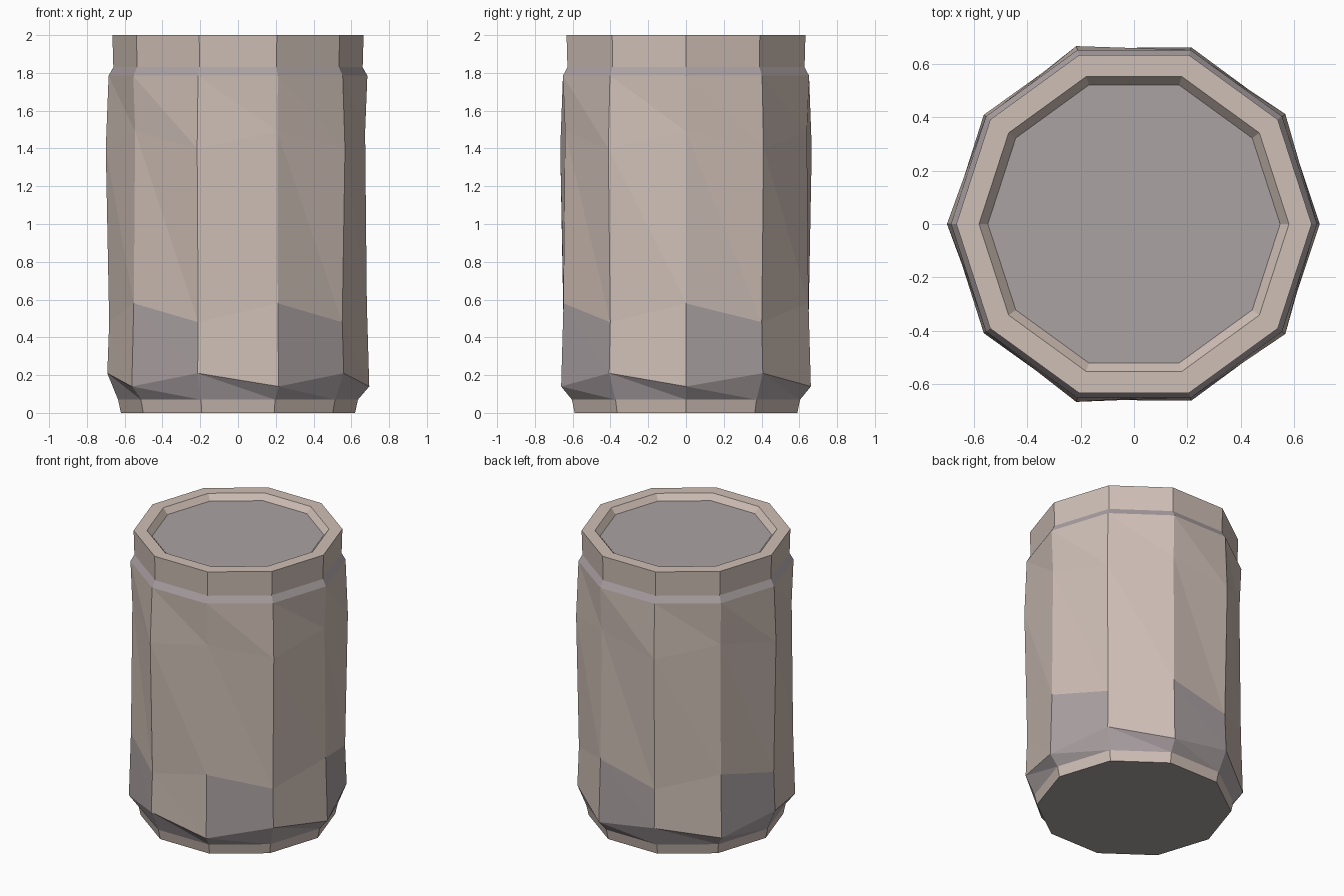
import bpy, bmesh, math

if "Cube" in bpy.data.objects:
    bpy.data.objects.remove(bpy.data.objects["Cube"])

SIDES = 10


def material(name, rgb):
    m = bpy.data.materials.new(name)
    m.diffuse_color = (*rgb, 1.0)
    m.use_nodes = True
    m.node_tree.nodes["Principled BSDF"].inputs["Base Color"].default_value = m.diffuse_color
    return m


BEIGE = material("warm beige", (0.62, 0.52, 0.465))
GREY = material("mauve grey", (0.41, 0.36, 0.37))


def ring(even, odd=None):
    """A decagon ring; even and odd corners may differ in (radius, height)."""
    odd = odd or even
    pts = []
    for k in range(SIDES):
        r, z = odd if k % 2 else even
        a = math.tau * k / SIDES
        pts.append((r * math.cos(a), r * math.sin(a), z))
    return pts


def shell(name, rings, is_grey, cap_bottom=False, cap_top=False):
    """Skin the rings upward; is_grey(band, side) picks the colour of each panel."""
    bm = bmesh.new()
    loops = [[bm.verts.new(p) for p in r] for r in rings]
    for b in range(len(loops) - 1):
        lo, up = loops[b], loops[b + 1]
        for k in range(SIDES):
            n = (k + 1) % SIDES
            for tri in ((lo[k], lo[n], up[k]), (lo[n], up[n], up[k])):
                bm.faces.new(tri).material_index = int(is_grey(b, k))
    if cap_bottom:
        bm.faces.new(loops[0][::-1]).material_index = 1
    if cap_top:
        bm.faces.new(loops[-1]).material_index = 1
    # merge the triangles of panels that are truly flat
    bmesh.ops.dissolve_limit(bm, angle_limit=0.002, verts=bm.verts,
                             edges=bm.edges, delimit={'MATERIAL'})
    me = bpy.data.meshes.new(name)
    bm.to_mesh(me)
    bm.free()
    me.materials.append(BEIGE)
    me.materials.append(GREY)
    ob = bpy.data.objects.new(name, me)
    bpy.context.collection.objects.link(ob)
    return ob


# Foot: short beige band with a closed underside
shell("foot", [ring((0.62, 0.0)), ring((0.635, 0.07))],
      lambda b, k: False, cap_bottom=True)

# Body: grey zigzag chamfer, grey lower patches on alternate sides, grey shoulder
shell("body", [
    ring((0.635, 0.07)),
    ring((0.695, 0.14), (0.692, 0.21)),
    ring((0.682, 0.58), (0.682, 0.48)),
    ring((0.673, 1.49), (0.70, 1.40)),
    ring((0.685, 1.785)),
    ring((0.66, 1.83)),
], lambda b, k: b in (0, 4) or (b == 1 and k % 2 == 0))

# Rim with a sunken grey lid
shell("rim_and_lid", [
    ring((0.66, 1.83)),
    ring((0.665, 2.0)),
    ring((0.58, 2.0)),
    ring((0.547, 1.96)),
], lambda b, k: False, cap_top=True)
